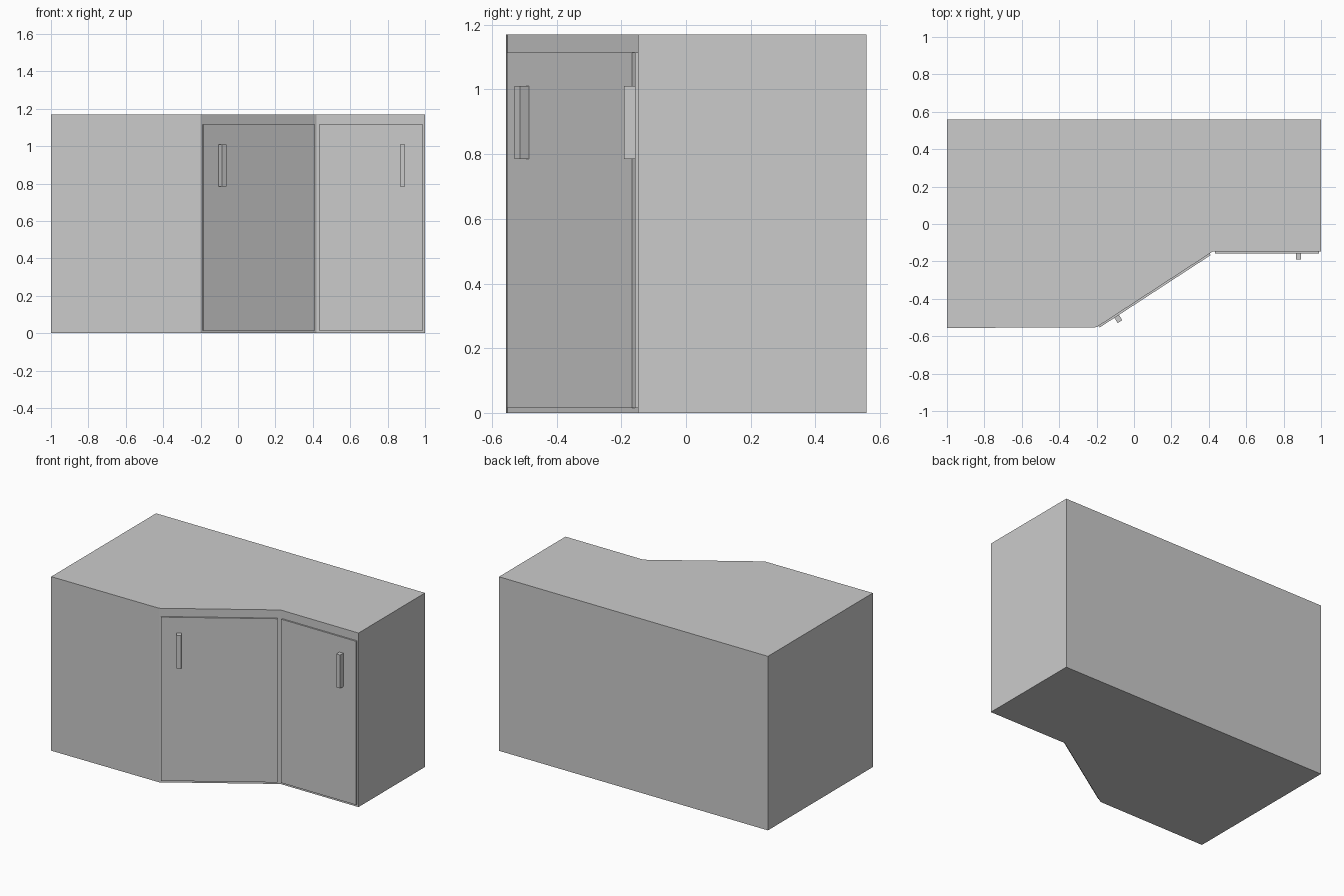
import bpy
from mathutils import Vector

cube = bpy.data.objects.get("Cube")
if cube:
    bpy.data.objects.remove(cube, do_unlink=True)

grey = bpy.data.materials.new("plain grey")
grey.use_nodes = True
grey.diffuse_color = (0.6, 0.6, 0.6, 1)
grey.node_tree.nodes["Principled BSDF"].inputs["Base Color"].default_value = (0.6, 0.6, 0.6, 1)


def prism(name, outline, bottom, top):
    """Extrude a counter-clockwise plan outline from bottom to top."""
    n = len(outline)
    verts = [(p[0], p[1], z) for z in (bottom, top) for p in outline]
    faces = [tuple(reversed(range(n))), tuple(range(n, 2 * n))]
    faces += [(i, (i + 1) % n, (i + 1) % n + n, i + n) for i in range(n)]
    mesh = bpy.data.meshes.new(name)
    mesh.from_pydata(verts, [], faces)
    mesh.materials.append(grey)
    obj = bpy.data.objects.new(name, mesh)
    bpy.context.collection.objects.link(obj)
    return obj


def front_block(name, start, end, along, depth, bottom, top):
    """Box on the wall from start to end, given by distances along and out of it."""
    run = (end - start).normalized()
    out = Vector((run.y, -run.x))
    corners = [(along[0], depth[1]), (along[1], depth[1]),
               (along[1], depth[0]), (along[0], depth[0])]
    prism(name, [start + run * a + out * d for a, d in corners], bottom, top)


# Cabinet body with an angled front
inner = Vector((-0.20, -0.552))
outer = Vector((0.42, -0.148))
side = Vector((1.0, -0.148))
prism("cabinet_body", [(-1, -0.556), inner, outer, side, (1, 0.558), (-1, 0.558)], 0, 1.17)

# Door panels and their bar handles
doors = [("angled", inner, outer, (0.012, 0.722), (0.107, 0.136)),
         ("straight", outer, side, (0.012, 0.57), (0.445, 0.474))]
for label, start, end, panel, handle in doors:
    front_block(label + "_door", start, end, panel, (0, 0.01), 0.015, 1.115)
    front_block(label + "_door_handle", start, end, handle, (0.01, 0.043), 0.785, 1.01)
